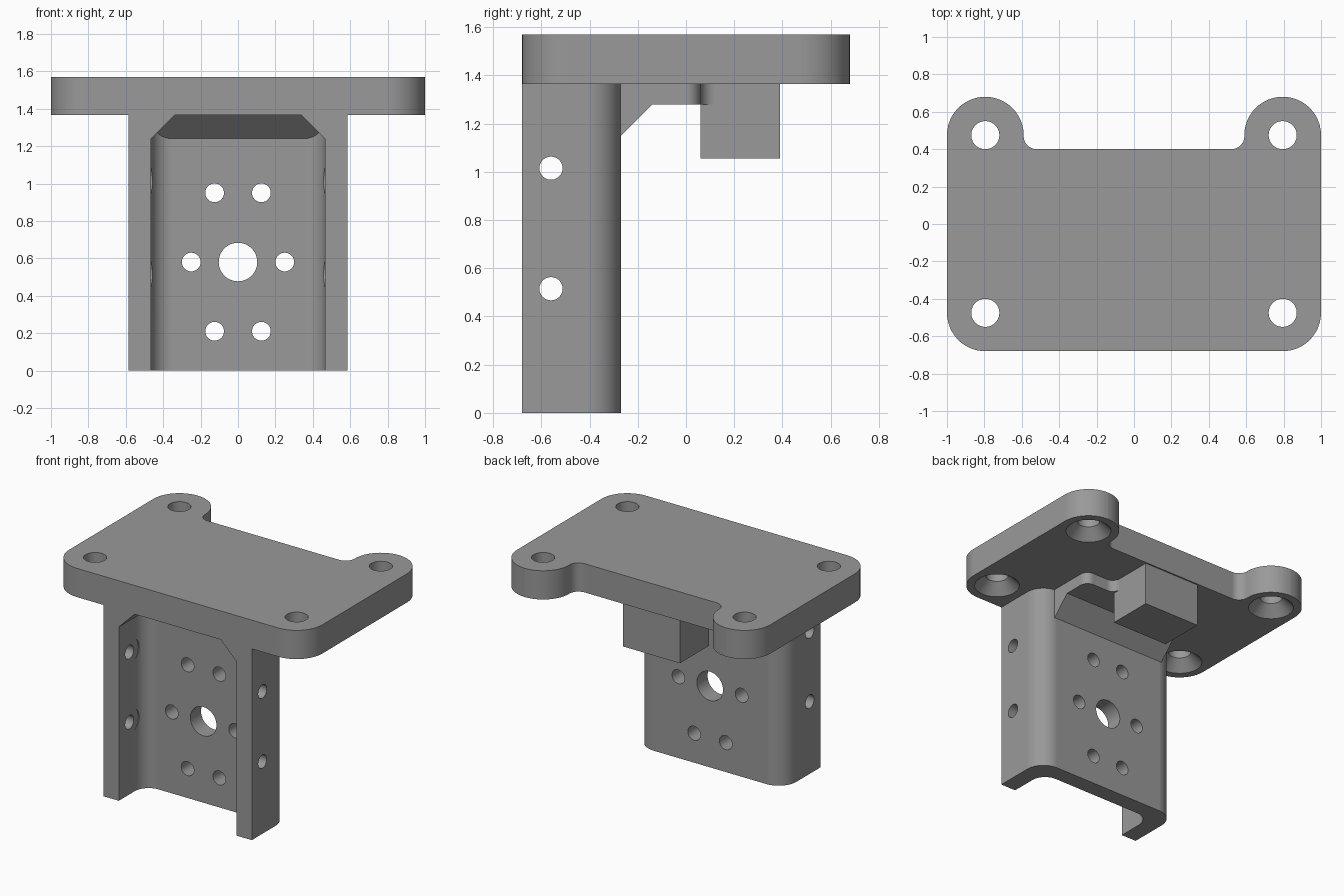
import bpy, bmesh, math
from mathutils import Vector, Matrix

if "Cube" in bpy.data.objects:
    bpy.data.objects.remove(bpy.data.objects["Cube"])

grey = bpy.data.materials.new("machined grey")
grey.diffuse_color = (0.32, 0.32, 0.32, 1)
grey.use_nodes = True
grey.node_tree.nodes["Principled BSDF"].inputs["Base Color"].default_value = grey.diffuse_color


def rounded(points, steps=12):
    """Turn (u, v, radius) corners into an outline with convex or concave fillets."""
    out = []
    for i, (u, v, r) in enumerate(points):
        p = Vector((u, v))
        if r == 0:
            out.append(p)
            continue
        a = (Vector(points[i - 1][:2]) - p).normalized()
        b = (Vector(points[(i + 1) % len(points)][:2]) - p).normalized()
        half = a.angle(b) / 2
        centre = p + (a + b).normalized() * r / math.sin(half)
        start = p + a * r / math.tan(half) - centre
        end = p + b * r / math.tan(half) - centre
        sweep = math.atan2(start.x * end.y - start.y * end.x, start.dot(end))
        for k in range(steps + 1):
            out.append(centre + Matrix.Rotation(sweep * k / steps, 2) @ start)
    return out


def make(name, bm):
    bmesh.ops.remove_doubles(bm, verts=bm.verts, dist=1e-5)
    bmesh.ops.recalc_face_normals(bm, faces=bm.faces)
    mesh = bpy.data.meshes.new(name)
    bm.to_mesh(mesh)
    bm.free()
    mesh.materials.append(grey)
    ob = bpy.data.objects.new(name, mesh)
    bpy.context.collection.objects.link(ob)
    return ob


def prism_bm(points, low, high, axis="z"):
    """Extrude a rounded outline along z (outline is x, y) or x (outline is y, z)."""
    bm = bmesh.new()
    place = (lambda p: (p.x, p.y, low)) if axis == "z" else (lambda p: (low, p.x, p.y))
    face = bm.faces.new([bm.verts.new(place(p)) for p in rounded(points)])
    geo = bmesh.ops.extrude_face_region(bm, geom=[face])["geom"]
    d = high - low
    bmesh.ops.translate(bm, verts=[g for g in geo if isinstance(g, bmesh.types.BMVert)],
                        vec=(0, 0, d) if axis == "z" else (d, 0, 0))
    return bm


def cutter(centre, r1, r2, depth, axis="z"):
    """Round or conical drill centred on a point."""
    turn = {"z": Matrix(), "y": Matrix.Rotation(math.pi / 2, 4, "X"),
            "x": Matrix.Rotation(math.pi / 2, 4, "Y")}[axis]
    bm = bmesh.new()
    bmesh.ops.create_cone(bm, cap_ends=True, segments=48, radius1=r1, radius2=r2,
                          depth=depth, matrix=Matrix.Translation(centre) @ turn)
    return make("cutter", bm)


def finish(ob, cutters=()):
    """Apply the cuts, remove the helpers and smooth the rounded faces."""
    for c in cutters:
        m = ob.modifiers.new("cut", "BOOLEAN")
        m.operation, m.solver, m.object = "DIFFERENCE", "EXACT", c
        c.hide_render = True
    if cutters:
        deps = bpy.context.evaluated_depsgraph_get()
        mesh = bpy.data.meshes.new_from_object(ob.evaluated_get(deps))
        ob.modifiers.clear()
        ob.data = mesh
        for c in cutters:
            bpy.data.objects.remove(c)
    ob.data.shade_smooth()
    ob.data.set_sharp_from_angle(angle=math.radians(25))
    w = ob.modifiers.new("even normals", "WEIGHTED_NORMAL")
    w.keep_sharp = True


TOP, UNDER = 1.57, 1.365

# Mounting plate with two rear lugs
right = [(1, -.68, .205), (1, .68, .2045), (.59, .68, .2045), (.59, .40, .07)]
left = [(-x, y, r) for x, y, r in reversed(right)]
plate = make("mounting_plate", prism_bm(right + left, UNDER, TOP))
holes = []
for x in (-.795, .795):
    for y in (-.475, .475):
        holes.append(cutter((x, y, 1.46), .075, .075, .4))
        # countersink, widened slightly below the face for a clean cut
        holes.append(cutter((x, y, UNDER + .0325), .16, .075, .085))
finish(plate, holes)

# Upright channel: rounded solid minus a cavity with a chamfered top
channel = make("upright_channel", prism_bm(
    [(-.585, -.68, 0), (.585, -.68, 0), (.585, -.27, .14), (-.585, -.27, .14)], 0, UNDER))
bm = prism_bm([(-.465, -.9, 0), (.465, -.9, 0), (.465, -.39, .11), (-.465, -.39, .11)], -.1, 1.42)
for co, no in (((.465, 0, 1.24), (1, 0, 1)), ((-.465, 0, 1.24), (-1, 0, 1)),
               ((0, -.39, 1.24), (0, 1, 1))):
    cut = bmesh.ops.bisect_plane(bm, geom=bm.verts[:] + bm.edges[:] + bm.faces[:],
                                 plane_co=co, plane_no=no, clear_outer=True)["geom_cut"]
    bmesh.ops.contextual_create(bm, geom=[g for g in cut if isinstance(g, bmesh.types.BMEdge)])
cuts = [make("cutter", bm)]

# Motor bore and bolt circle through the back wall
cuts.append(cutter((0, -.33, .58), .103, .103, .4, "y"))
for s in (-1, 1):
    for x, z in ((.125, .95), (.25, .58), (.125, .21)):
        cuts.append(cutter((s * x, -.33, z), .05, .05, .4, "y"))
    # Side holes with clearance for screw heads inside
    for z in (.515, 1.015):
        cuts.append(cutter((s * .525, -.56, z), .048, .048, .3, "x"))
        cuts.append(cutter((s * .415, -.56, z), .1, .1, .1, "x"))
finish(channel, cuts)

# Rear gusset: plan outline blending into the block, trimmed by a sloped underside
right = [(.465, -.34, 0), (.465, .06, .06), (.225, .06, .06), (.225, .2, 0)]
left = [(-x, y, r) for x, y, r in reversed(right)]
gusset = make("rear_gusset", prism_bm(right + left, 1.0, UNDER))
under = make("cutter", prism_bm(
    [(-.42, .9, 0), (.5, .9, 0), (.5, 1.28, 0), (-.14, 1.28, 0), (-.42, 1.0, 0)], -.7, .7, "x"))
finish(gusset, [under])

# Hanging stop block under the plate
block = make("stop_block", prism_bm(
    [(-.225, .06, 0), (.225, .06, 0), (.225, .39, 0), (-.225, .39, 0)], 1.055, UNDER))
finish(block)
